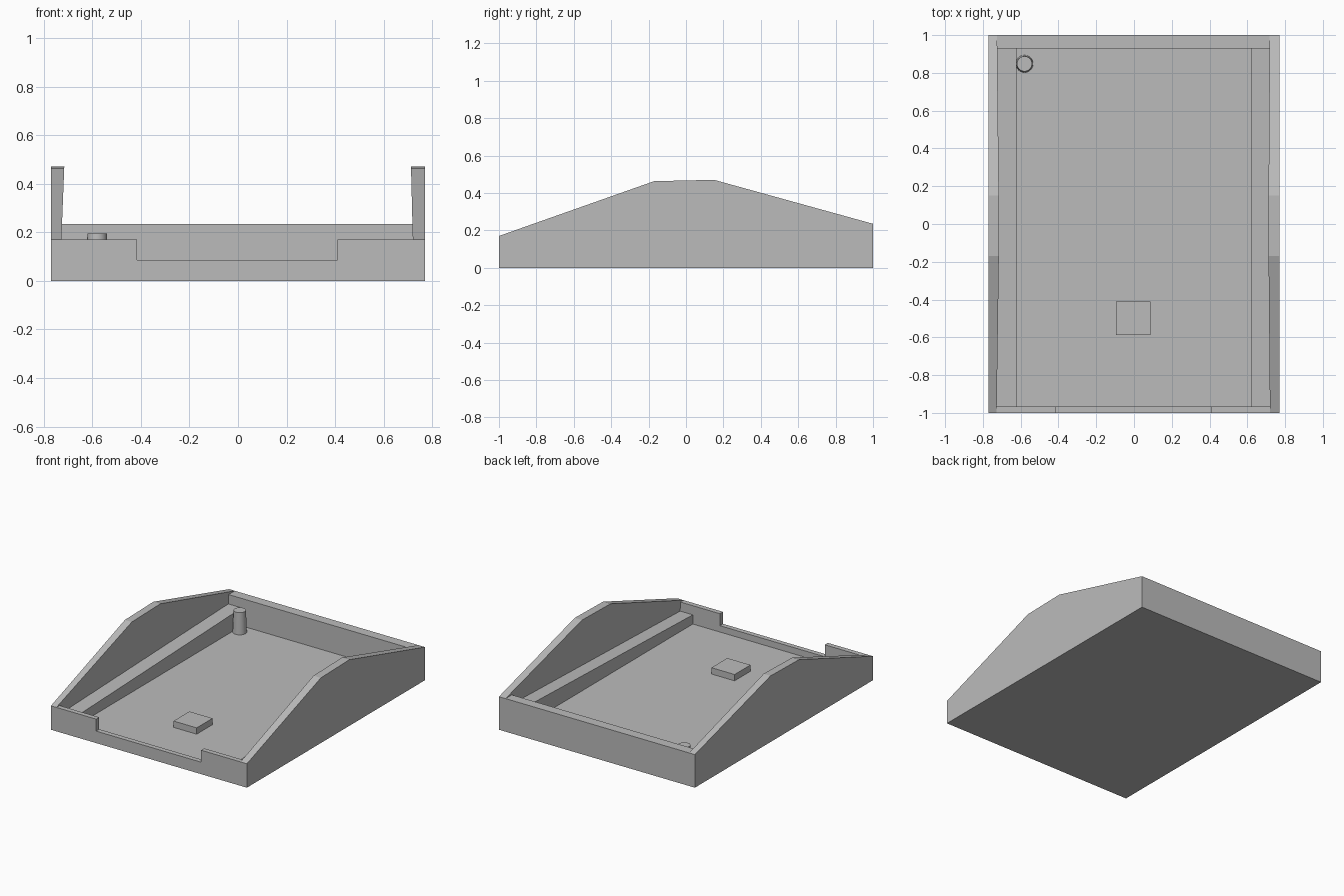
import bpy, bmesh, math

if "Cube" in bpy.data.objects:
    bpy.data.objects.remove(bpy.data.objects["Cube"])

grey = bpy.data.materials.new("plain_grey")
grey.diffuse_color = (0.5, 0.5, 0.5, 1)
grey.use_nodes = True
grey.node_tree.nodes["Principled BSDF"].inputs["Base Color"].default_value = grey.diffuse_color


def finish(name, bm):
    bmesh.ops.recalc_face_normals(bm, faces=bm.faces)
    me = bpy.data.meshes.new(name)
    bm.to_mesh(me)
    bm.free()
    me.materials.append(grey)
    ob = bpy.data.objects.new(name, me)
    bpy.context.collection.objects.link(ob)
    return ob


def prism(name, ring_a, ring_b):
    """Solid between two matching outlines."""
    bm = bmesh.new()
    a = [bm.verts.new(p) for p in ring_a]
    b = [bm.verts.new(p) for p in ring_b]
    bm.faces.new(a)
    bm.faces.new(b)
    n = len(a)
    for i in range(n):
        j = (i + 1) % n
        bm.faces.new((a[i], a[j], b[j], b[i]))
    return finish(name, bm)


def box(name, x0, x1, y0, y1, z0, z1):
    pts = [(x0, y0), (x1, y0), (x1, y1), (x0, y1)]
    return prism(name, [(x, y, z0) for x, y in pts], [(x, y, z1) for x, y in pts])


FLOOR = 0.04

# floor slab
box("floor", -0.77, 0.77, -1, 1, 0, FLOOR)

# peaked side walls, inner face leaning slightly outward at the bottom
outline = [(-1, FLOOR), (-1, 0.17), (-0.17, 0.463), (0.15, 0.47), (1, 0.235), (1, FLOOR)]
for side, s, base, lean in (("left", -1, 0.734, 0.04), ("right", 1, 0.724, 0.025)):
    prism(side + "_wall",
          [(s * 0.77, y, z) for y, z in outline],
          [(s * (base - lean * z), y, z) for y, z in outline])

    # ledge along the wall, rising toward the back
    ledge = [(-0.97, FLOOR), (-0.97, 0.105), (0.935, 0.168), (0.935, FLOOR)]
    prism(side + "_ledge",
          [(s * 0.74, y, z) for y, z in ledge],
          [(s * 0.622, y, z) for y, z in ledge])

# back wall
box("back_wall", -0.74, 0.74, 0.93, 1, FLOOR, 0.235)

# front wall with a wide notch
notched = [(-0.74, FLOOR), (0.74, FLOOR), (0.74, 0.17), (0.41, 0.17),
           (0.41, 0.085), (-0.415, 0.085), (-0.415, 0.17), (-0.74, 0.17)]
prism("front_wall", [(x, -1, z) for x, z in notched], [(x, -0.965, z) for x, z in notched])

# small raised block on the floor
box("floor_block", -0.095, 0.087, -0.588, -0.41, FLOOR, 0.085)

# tapered peg in the back left corner
bm = bmesh.new()
bmesh.ops.create_cone(bm, cap_ends=True, segments=24, radius1=0.046, radius2=0.04, depth=0.195 - FLOOR)
bmesh.ops.translate(bm, verts=bm.verts, vec=(-0.58, 0.848, (0.195 + FLOOR) / 2))
peg = finish("corner_peg", bm)
bpy.context.view_layer.objects.active = peg
peg.select_set(True)
bpy.ops.object.shade_smooth_by_angle(angle=math.radians(35))
